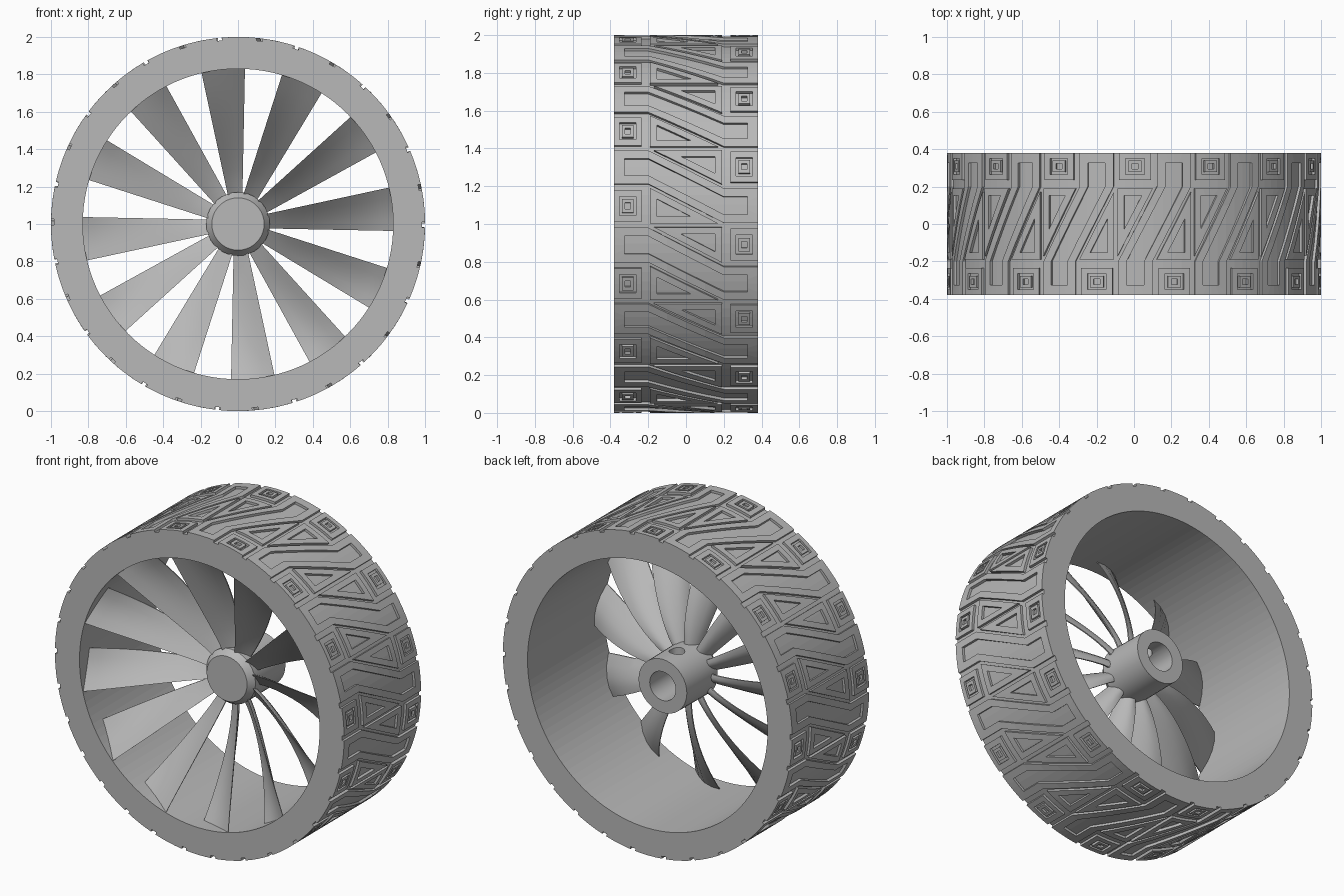
import bpy, bmesh, math

if "Cube" in bpy.data.objects:
    bpy.data.objects.remove(bpy.data.objects["Cube"])

gray = bpy.data.materials.new("plain_gray")
gray.diffuse_color = (0.48, 0.48, 0.48, 1)
gray.use_nodes = True
gray.node_tree.nodes["Principled BSDF"].inputs["Base Color"].default_value = gray.diffuse_color


def pos(r, deg, y):
    a = math.radians(deg)
    return (r * math.cos(a), y, 1 + r * math.sin(a))


def smooth(ob, deg):
    bpy.ops.object.select_all(action='DESELECT')
    ob.select_set(True)
    bpy.context.view_layer.objects.active = ob
    bpy.ops.object.shade_smooth_by_angle(angle=math.radians(deg))


def finish(name, bm):
    bmesh.ops.recalc_face_normals(bm, faces=bm.faces)
    me = bpy.data.meshes.new(name)
    bm.to_mesh(me)
    bm.free()
    me.materials.append(gray)
    ob = bpy.data.objects.new(name, me)
    bpy.context.collection.objects.link(ob)
    return ob


def lathe(bm, profile, seg, closed):
    """Turn (radius, y) points around the axle; radius 0 makes a cap."""
    rings = []
    for r, y in profile:
        if r == 0:
            rings.append([bm.verts.new((0, y, 1))] * seg)
        else:
            rings.append([bm.verts.new(pos(r, 360 * i / seg, y)) for i in range(seg)])
    n = len(rings)
    for k in range(n if closed else n - 1):
        a, b = rings[k], rings[(k + 1) % n]
        for i in range(seg):
            j = (i + 1) % seg
            loop = []
            for v in (a[i], a[j], b[j], b[i]):
                if v not in loop:
                    loop.append(v)
            bm.faces.new(loop)


# rim: wide plain ring under the tread
bm = bmesh.new()
lathe(bm, [(0.83, -0.38), (0.985, -0.38), (0.985, 0.38), (0.83, 0.38)], 120, True)
finish("rim", bm)

# hub: bevelled front, blind axle bore at the back, set screw hole on top
bm = bmesh.new()
lathe(bm, [(0, -0.11), (0.14, -0.11), (0.17, -0.07), (0.167, 0.23),
           (0.09, 0.23), (0.09, 0.0), (0, 0.0)], 36, False)
hub = finish("hub", bm)
bpy.ops.mesh.primitive_cylinder_add(vertices=24, radius=0.045, depth=0.2, location=(0, 0.09, 1.15))
cutter = bpy.context.object
cutter.name = "screw_hole_cutter"
cutter.hide_render = True
mod = hub.modifiers.new("screw_hole", 'BOOLEAN')
mod.operation = 'DIFFERENCE'
mod.solver = 'EXACT'
mod.object = cutter
dg = bpy.context.evaluated_depsgraph_get()
hub.data = bpy.data.meshes.new_from_object(hub.evaluated_get(dg))
hub.modifiers.clear()
bpy.data.objects.remove(cutter)
hub.data.materials.clear()
hub.data.materials.append(gray)
smooth(hub, 30)

# spokes: twelve dished, pitched blades widening towards the front of the rim
bm = bmesh.new()
CHORD = (-1, -0.5, 0, 0.5, 1)
STEPS = 10
for k in range(12):
    mid = 95.5 + 30 * k
    loops = []
    for i in range(STEPS + 1):
        t = i / STEPS
        r = 0.15 + 0.69 * t
        half = 0.038 + 0.080 * t
        yc = -0.05 - 0.285 * t ** 1.4
        pitch = 0.025 + 0.02 * t + 0.12 * t * (1 - t)

        def point(s, back):
            thick = (0.04 - 0.022 * t) * (1 - 0.75 * s * s)
            y = yc + 0.015 * t * (1 - s * s) - pitch * s + back * thick
            return bm.verts.new(pos(r, mid + math.degrees(s * half / r), y))
        loops.append([point(s, 0) for s in CHORD] + [point(s, 1) for s in reversed(CHORD)])
    for a, b in zip(loops, loops[1:]):
        for i in range(len(a)):
            j = (i + 1) % len(a)
            bm.faces.new((a[i], a[j], b[j], b[i]))
    bm.faces.new(loops[0])
    bm.faces.new(loops[-1])
smooth(finish("spokes", bm), 40)


# tread: raised frames, laid out as (y, degrees) outlines wrapped on the rim
def split(poly):
    out = []
    for (y0, a0), (y1, a1) in zip(poly, poly[1:] + poly[:1]):
        out += [(y0 + (y1 - y0) * f / 4, a0 + (a1 - a0) * f / 4) for f in range(4)]
    return out


def frame(bm, outer, inner, turn):
    rows = []
    for poly, r in ((outer, 0.978), (outer, 1.0), (inner, 1.0), (inner, 0.978)):
        rows.append([bm.verts.new(pos(r, a + turn, y)) for y, a in split(poly)])
    for a, b in zip(rows, rows[1:]):
        for i in range(len(a)):
            j = (i + 1) % len(a)
            bm.faces.new((a[i], a[j], b[j], b[i]))


def square(h):                      # h: half size, 1 = whole cell
    y, a = 0.072 * h, 4.9 * h
    return [(-0.308 - y, 5.5 - a), (-0.308 + y, 5.5 - a),
            (-0.308 + y, 5.5 + a), (-0.308 - y, 5.5 + a)]


def triangle(s):                    # shrunk towards its incentre
    pts, c = [(-0.19, 0.2), (0.17, 0.2), (-0.19, 11.0)], (-0.115, 4.2)
    return [(c[0] + (p[0] - c[0]) * s, c[1] + (p[1] - c[1]) * s) for p in pts]


def band(w, e):                     # crooked strip: w half width, e its end in y
    f, b = 17.6, 5.6
    return [(-e, f - w), (-0.2, f - w), (0.2, b - w), (e, b - w),
            (e, b + w), (0.2, b + w), (-0.2, f + w), (-e, f + w)]


def flip(poly):                     # half turn about the middle of a tile
    return [(-y, 23.2 - a) for y, a in poly]


bm = bmesh.new()
for k in range(15):
    turn = 24 * k
    frame(bm, band(5.3, 0.38), band(2.7, 0.325), turn)
    for o, i in ((square(1), square(0.6)), (square(0.42), square(0.2)),
                 (triangle(1), triangle(0.5))):
        frame(bm, o, i, turn)
        frame(bm, flip(o), flip(i), turn)
finish("tread", bm)
